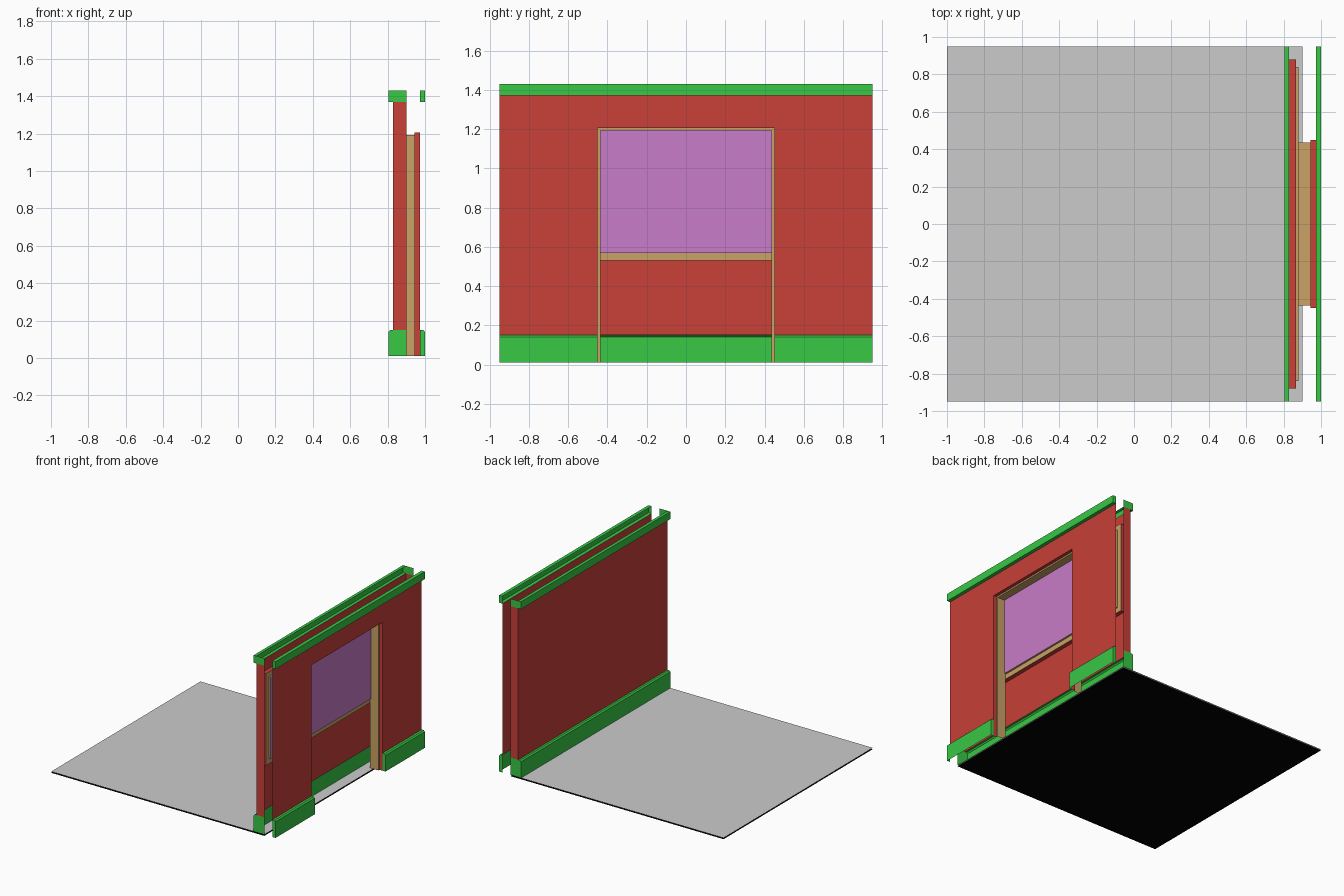
import bpy, bmesh

if "Cube" in bpy.data.objects:
    bpy.data.objects.remove(bpy.data.objects["Cube"])


def material(name, rgb):
    m = bpy.data.materials.new(name)
    m.diffuse_color = (*rgb, 1)
    m.use_nodes = True
    m.node_tree.nodes["Principled BSDF"].inputs["Base Color"].default_value = m.diffuse_color
    return m


RED = material("red_plaster", (0.58, 0.05, 0.04))
GREEN = material("green_trim", (0.04, 0.58, 0.06))
TAN = material("tan_wood", (0.58, 0.36, 0.13))
PINK = material("pink_glass", (0.58, 0.2, 0.58))
BLACK = material("black_underside", (0.0, 0.0, 0.0))
L = 0.95  # half length of the walls


def sheet(name, polys, mat=None, recalc=True):
    bm = bmesh.new()
    for poly in polys:
        bm.faces.new([bm.verts.new(p) for p in poly])
    bmesh.ops.remove_doubles(bm, verts=bm.verts, dist=1e-5)
    if recalc:
        bmesh.ops.recalc_face_normals(bm, faces=bm.faces)
    me = bpy.data.meshes.new(name)
    bm.to_mesh(me)
    bm.free()
    if mat:
        me.materials.append(mat)
    ob = bpy.data.objects.new(name, me)
    bpy.context.collection.objects.link(ob)
    return ob


def steps(name, levels, mat, closed):
    """Bridge rectangular outlines (half_width, z0, z1, x) one after another."""
    rings = [[(x, -w, z0), (x, -w, z1), (x, w, z1), (x, w, z0)]
             for w, z0, z1, x in levels]
    polys = []
    for a, b in zip(rings, rings[1:]):
        for i in range(4 if closed else 3):
            j = (i + 1) % 4
            polys.append([a[i], a[j], b[j], b[i]])
    return sheet(name, polys, mat)


def trim(name, profile, y0, y1, cap_x):
    """Sweep an open (x, z) profile along y, with end caps reaching cap_x."""
    polys = [[(a[0], y0, a[1]), (b[0], y0, b[1]), (b[0], y1, b[1]), (a[0], y1, a[1])]
             for a, b in zip(profile, profile[1:])]
    cap = [(cap_x, profile[0][1])] + profile + [(cap_x, profile[-1][1])]
    cap = list(dict.fromkeys(cap))
    for y in (y0, y1):
        polys.append([(x, y, z) for x, z in cap])
    return sheet(name, polys, GREEN)


def rect(x0, x1, z):
    return [(x0, -L, z), (x1, -L, z), (x1, L, z), (x0, L, z)]


# Floor: two separate thin sheets
sheet("floor_top", [rect(-1, 0.9, 0.01)], None, False)
sheet("floor_underside", [rect(-1, 0.9, 0.0)[::-1]], BLACK, False)

# Inner wall with short end returns
plan = [(0.9, -L), (0.83, -L), (0.83, L), (0.9, L)]
sheet("inner_wall", [[(*a, 0.15), (*b, 0.15), (*b, 1.37), (*a, 1.37)]
                     for a, b in zip(plan, plan[1:])], RED)

# Window on the hidden side of the inner wall
steps("window_reveal", [(0.88, 0.53, 1.27, 0.83), (0.88, 0.53, 1.27, 0.865)], RED, True)
steps("window_frame", [(0.88, 0.53, 1.27, 0.865), (0.84, 0.57, 1.23, 0.865),
                       (0.84, 0.57, 1.23, 0.88)], TAN, True)
sheet("window_pane", [[(0.88, -0.84, 0.57), (0.88, 0.84, 0.57),
                       (0.88, 0.84, 1.23), (0.88, -0.84, 1.23)]], PINK, False)

# Outer wall with doorway
steps("outer_wall", [(L, 0.15, 1.37, 0.972), (0.45, 0.15, 1.205, 0.972)], RED, False)
steps("door_reveal", [(0.45, 0.01, 1.205, 0.972), (0.45, 0.01, 1.205, 0.945)], RED, False)
steps("door_frame", [(0.45, 0.01, 1.205, 0.945), (0.436, 0.01, 1.193, 0.945),
                     (0.436, 0.01, 1.193, 0.87)], TAN, False)

# Baseboards and top rails, open at the back
for side, wall, face, cap in (("inner", 0.83, 0.805, 0.9), ("outer", 0.972, 1.0, 0.972)):
    slope = face + (0.01 if face < wall else -0.01)
    base = [(face, 0.01), (face, 0.14), (slope, 0.15), (wall, 0.15)]
    rail = [(wall, 1.37), (face, 1.37), (face, 1.43), (wall, 1.43)]
    trim(side + "_top_rail", rail, -L, L, cap)
    spans = [(-L, L)] if side == "inner" else [(-L, -0.45), (0.45, L)]
    for i, (y0, y1) in enumerate(spans):
        trim(f"{side}_baseboard_{i + 1}", base, y0, y1, cap)
